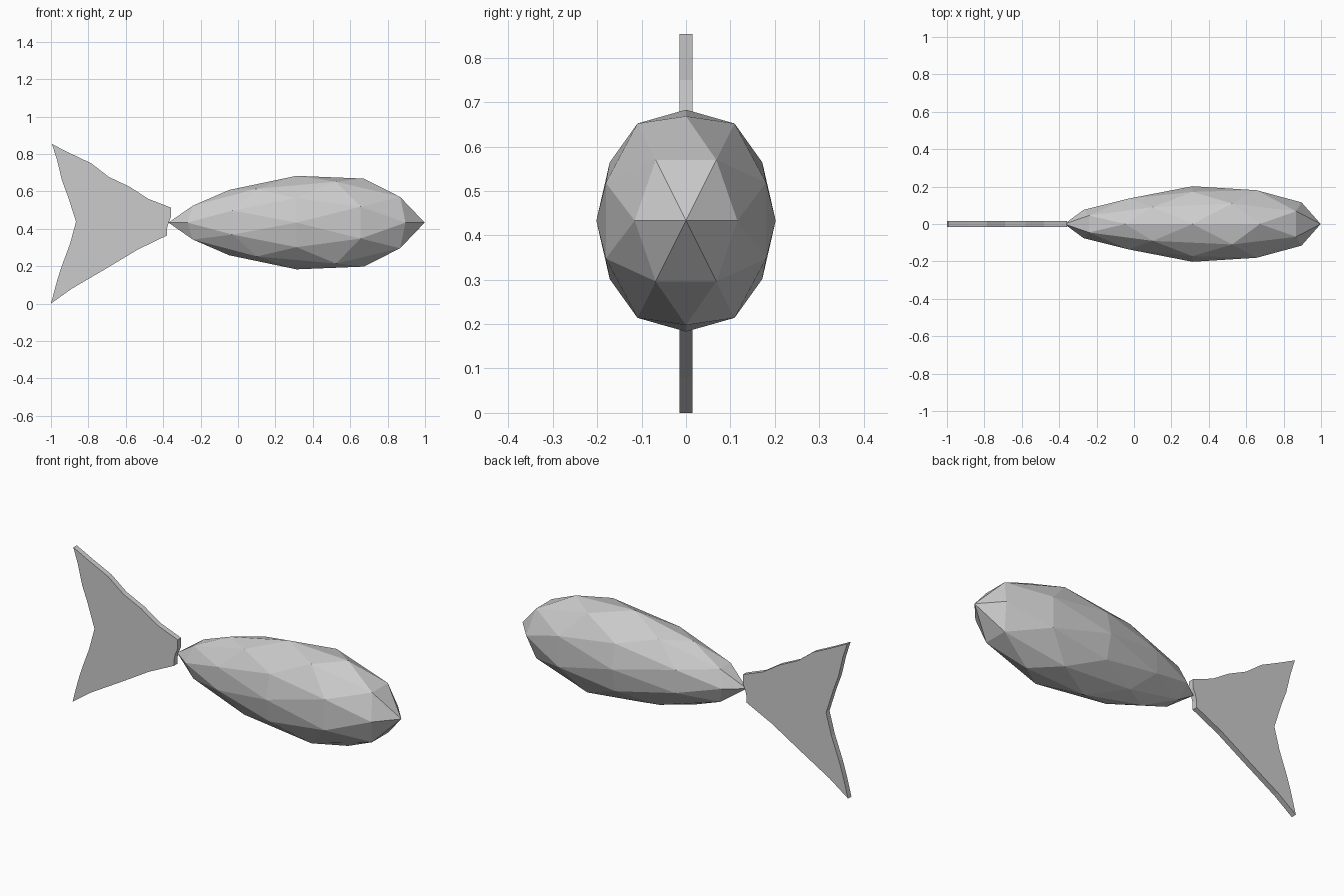
import bpy, bmesh
from itertools import combinations
from mathutils import Vector

if "Cube" in bpy.data.objects:
    bpy.data.objects.remove(bpy.data.objects["Cube"])


def add_object(name, bm):
    bmesh.ops.recalc_face_normals(bm, faces=bm.faces)
    mesh = bpy.data.meshes.new(name)
    bm.to_mesh(mesh)
    bm.free()
    obj = bpy.data.objects.new(name, mesh)
    bpy.context.collection.objects.link(obj)
    return obj


# Body: once-subdivided icosahedron with an edge midpoint at the nose
PHI = (1 + 5 ** 0.5) / 2
corners = []
for a in (-1, 1):
    for b in (-PHI, PHI):
        corners += [Vector((b, a, 0)), Vector((a, 0, b)), Vector((0, b, a))]
points = corners + [p + q for p, q in combinations(corners, 2) if (p - q).length < 2.1]


def girth(u):
    # Slimmer toward the tail, fuller toward the nose
    return 1 + 0.34 * u if u < 0 else 1 + 0.36 * u - 0.3 * u * u


bm = bmesh.new()
for p in points:
    n = p.normalized()
    s = girth(n.x)
    bm.verts.new((0.313 + 0.685 * n.x, 0.202 * s * n.y, 0.433 + 0.25 * s * n.z))
bmesh.ops.convex_hull(bm, input=bm.verts)
add_object("body", bm)

# Tail fin: flat outline with jagged edges, extruded across y
OUTLINE = [
    (-0.995, 0.853), (-0.89, 0.80), (-0.785, 0.75), (-0.69, 0.677),
    (-0.58, 0.625), (-0.48, 0.56), (-0.358, 0.513), (-0.358, 0.465),
    (-0.372, 0.43), (-0.38, 0.40), (-0.38, 0.364), (-0.535, 0.289),
    (-0.695, 0.193), (-0.888, 0.08), (-1.0, 0.0), (-0.968, 0.12),
    (-0.945, 0.193), (-0.898, 0.32), (-0.866, 0.438), (-0.909, 0.572),
    (-0.941, 0.658), (-0.968, 0.77),
]
HALF = 0.015
bm = bmesh.new()
fin = bm.faces.new([bm.verts.new((x, -HALF, z)) for x, z in OUTLINE])
ext = bmesh.ops.extrude_face_region(bm, geom=[fin], use_keep_orig=True)
moved = [g for g in ext["geom"] if isinstance(g, bmesh.types.BMVert)]
bmesh.ops.translate(bm, verts=moved, vec=(0, 2 * HALF, 0))
add_object("tail_fin", bm)
